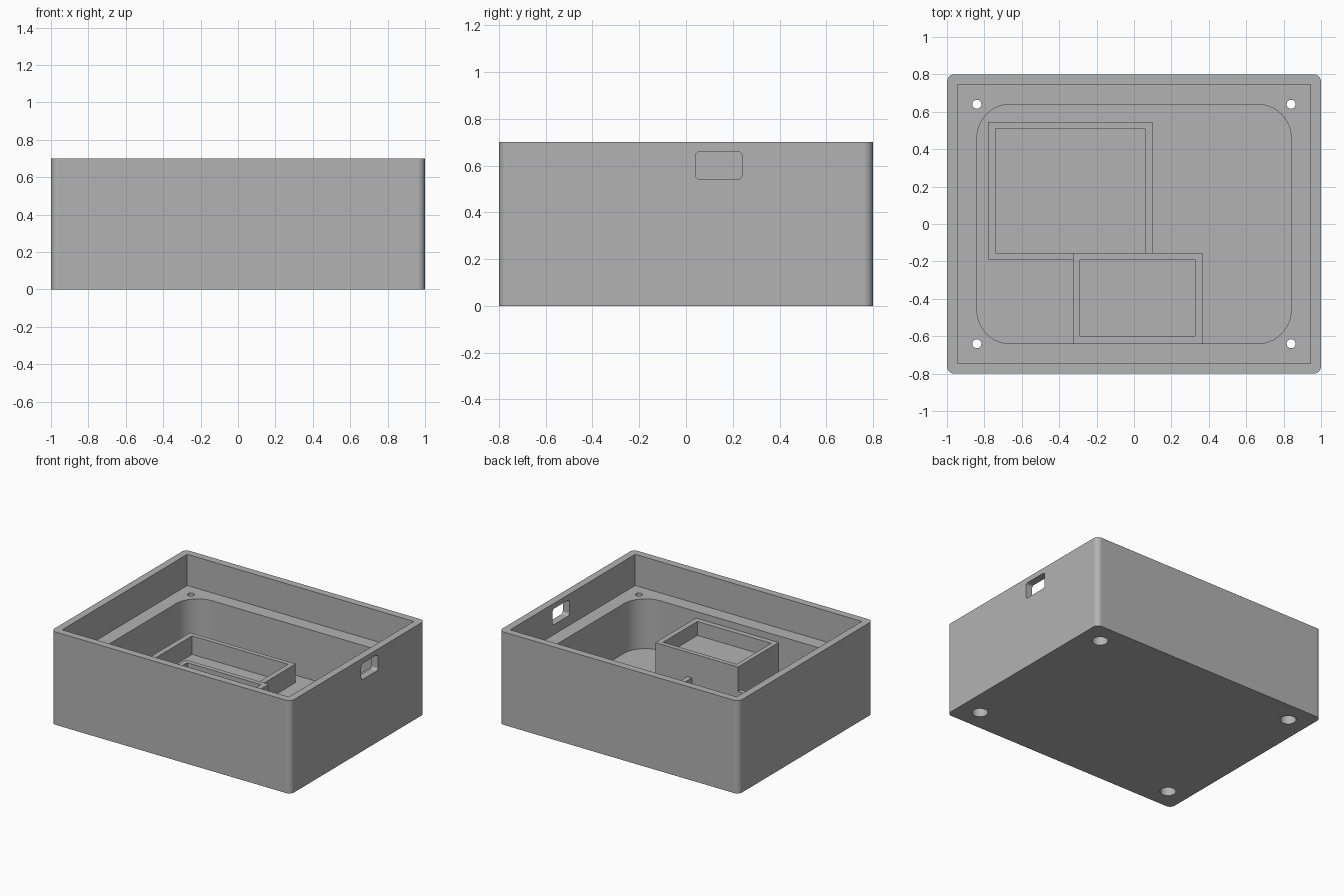
import bpy, bmesh
from math import pi, sin, cos, radians
from mathutils import Matrix

cube = bpy.data.objects.get("Cube")
if cube:
    bpy.data.objects.remove(cube, do_unlink=True)

grey = bpy.data.materials.new("matte grey plastic")
grey.use_nodes = True
colour = (0.45, 0.45, 0.45, 1)
grey.diffuse_color = colour
grey.node_tree.nodes["Principled BSDF"].inputs["Base Color"].default_value = colour


def prism(name, x0, x1, y0, y1, z0, z1, radius=0, steps=10):
    """Upright block with optionally rounded vertical corners."""
    corners = [(x1, y1, -1, -1), (x0, y1, 1, -1), (x0, y0, 1, 1), (x1, y0, -1, 1)]
    points = []
    for i, (x, y, sx, sy) in enumerate(corners):
        if radius == 0:
            points.append((x, y))
            continue
        for k in range(steps + 1):
            a = (i + k / steps) * pi / 2
            points.append((x + radius * (sx + cos(a)), y + radius * (sy + sin(a))))
    bm = bmesh.new()
    base = bm.faces.new([bm.verts.new((x, y, z0)) for x, y in points])
    top = bmesh.ops.extrude_face_region(bm, geom=[base])["geom"]
    bmesh.ops.translate(bm, vec=(0, 0, z1 - z0),
                        verts=[g for g in top if isinstance(g, bmesh.types.BMVert)])
    bmesh.ops.recalc_face_normals(bm, faces=bm.faces)
    return from_bmesh(name, bm)


def cylinder(name, x, y, z0, z1, radius):
    bm = bmesh.new()
    bmesh.ops.create_cone(bm, cap_ends=True, segments=32, radius1=radius, radius2=radius,
                          depth=z1 - z0, matrix=Matrix.Translation((x, y, (z0 + z1) / 2)))
    return from_bmesh(name, bm)


def from_bmesh(name, bm):
    mesh = bpy.data.meshes.new(name)
    bm.to_mesh(mesh)
    bm.free()
    mesh.materials.append(grey)
    obj = bpy.data.objects.new(name, mesh)
    bpy.context.collection.objects.link(obj)
    return obj


def activate(obj):
    bpy.ops.object.select_all(action='DESELECT')
    obj.select_set(True)
    bpy.context.view_layer.objects.active = obj


def cut(obj, cutter, keep=False):
    mod = obj.modifiers.new("cut", 'BOOLEAN')
    mod.operation = 'DIFFERENCE'
    mod.solver = 'EXACT'
    mod.object = cutter
    activate(obj)
    bpy.ops.object.modifier_apply(modifier=mod.name)
    if not keep:
        bpy.data.objects.remove(cutter, do_unlink=True)


FLOOR, LEDGE, TOP = 0.09, 0.465, 0.7

# Outer shell with a square-cornered upper opening and a rounded lower pocket
shell = prism("enclosure_shell", -1, 1, -0.8, 0.8, 0, TOP, 0.04)
cut(shell, prism("upper_opening", -0.945, 0.945, -0.745, 0.745, LEDGE, 0.9))
cut(shell, prism("lower_pocket", -0.84, 0.84, -0.64, 0.64, FLOOR, 0.6, 0.18, 16))

# Screw holes through the ledge corners, with wide recesses underneath
for x in (-0.84, 0.84):
    for y in (-0.64, 0.64):
        cut(shell, cylinder("screw_hole", x, y, -0.1, 0.6, 0.024))
        cut(shell, cylinder("screw_head_recess", x, y, -0.1, 0.2, 0.055))

# Rounded cable port in the left wall, turned on its side
port = prism("cable_port", -0.06, 0.06, -0.1, 0.1, -0.1, 0.1, 0.02, 6)
port.data.transform(Matrix.Translation((0.97, 0.14, 0.6)) @ Matrix.Rotation(radians(90), 4, 'Y'))
cut(shell, port)

# Tall holder with a shallow tray on top
tall = prism("tall_holder", -0.325, 0.365, -0.64, -0.155, FLOOR, 0.415)

# Low rectangular frame, trimmed where it meets the tall holder
frame = prism("low_frame", -0.78, 0.10, -0.19, 0.545, FLOOR, 0.23)
cut(frame, prism("frame_inside", -0.74, 0.06, -0.155, 0.51, 0, 0.4))
cut(frame, tall, keep=True)
cut(tall, prism("tray_inside", -0.29, 0.325, -0.60, -0.19, 0.31, 0.6))

# Smooth the rounded corners while keeping the flat walls flat
for obj in (shell, tall, frame):
    activate(obj)
    bpy.ops.object.shade_smooth_by_angle(angle=radians(30))
    weighted = obj.modifiers.new("flat_walls", 'WEIGHTED_NORMAL')
    weighted.keep_sharp = True
